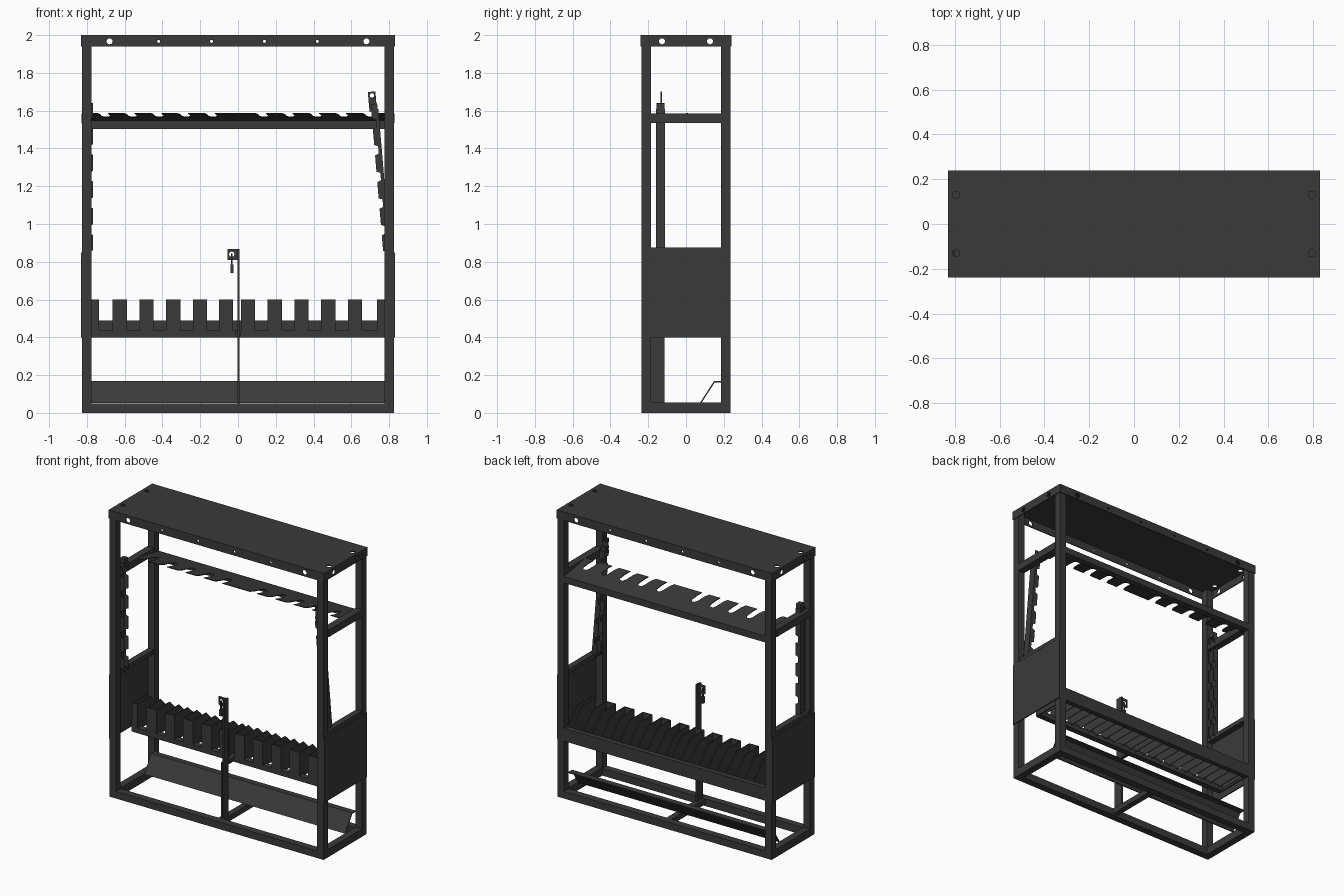
import bpy, bmesh, math
from mathutils import Matrix, Vector

if "Cube" in bpy.data.objects:
    bpy.data.objects.remove(bpy.data.objects["Cube"])

mat = bpy.data.materials.new("dark_steel")
mat.diffuse_color = (0.042, 0.042, 0.042, 1)
mat.use_nodes = True
mat.node_tree.nodes["Principled BSDF"].inputs["Base Color"].default_value = mat.diffuse_color


def prism(name, pts, axis, lo, hi):
    """Extrude a 2D outline along an axis ('x': pts=(y,z), 'y': (x,z), 'z': (x,y))."""
    place = {'x': lambda a, b, t: (t, a, b),
             'y': lambda a, b, t: (a, t, b),
             'z': lambda a, b, t: (a, b, t)}[axis]
    bm = bmesh.new()
    face = bm.faces.new([bm.verts.new(place(a, b, lo)) for a, b in pts])
    ext = bmesh.ops.extrude_face_region(bm, geom=[face])
    step = Vector(place(0, 0, hi - lo))
    bmesh.ops.translate(bm, vec=step,
                        verts=[v for v in ext['geom'] if isinstance(v, bmesh.types.BMVert)])
    bmesh.ops.recalc_face_normals(bm, faces=bm.faces)
    me = bpy.data.meshes.new(name)
    bm.to_mesh(me)
    bm.free()
    me.materials.append(mat)
    ob = bpy.data.objects.new(name, me)
    bpy.context.collection.objects.link(ob)
    return ob


def box(name, x0, x1, y0, y1, z0, z1):
    return prism(name, [(x0, y0), (x1, y0), (x1, y1), (x0, y1)], 'z', z0, z1)


def rod(name, axis, a, b, r, lo, hi, n=16):
    pts = [(a + r * math.cos(2 * math.pi * i / n), b + r * math.sin(2 * math.pi * i / n))
           for i in range(n)]
    return prism(name, pts, axis, lo, hi)


def cut(ob, cutters):
    for c in cutters:
        m = ob.modifiers.new("cut", 'BOOLEAN')
        m.operation, m.object, m.solver = 'DIFFERENCE', c, 'EXACT'
        bpy.context.view_layer.objects.active = ob
        bpy.ops.object.modifier_apply(modifier=m.name)
        bpy.data.objects.remove(c)


PITCH = 0.1415
SLOTS = [0.135 + PITCH * k for k in range(5)]

# Corner posts and floor frame
for sx in (-1, 1):
    for sy in (-1, 1):
        x, y = 0.8 * sx, 0.21 * sy
        box("corner_post", x - .025, x + .025, y - .025, y + .025, 0, 1.99)
    x = 0.8 * sx
    box("floor_side_rail", x - .025, x + .025, -.185, .185, 0, .055)
for y in (-.21, .21):
    box("floor_long_rail", -.775, .775, y - .025, y + .025, 0, .05)
box("floor_cross_rail", -.02, .02, -.185, .185, .012, .05)

# Hollow top cap with mounting holes
cap = box("top_cap", -.83, .83, -.24, .24, 1.94, 2.0)
holes = [box("cut", -.824, .824, -.234, .234, 1.9, 1.994)]
for s in (-1, 1):
    holes.append(rod("cut", 'y', .68 * s, 1.967, .016, -.4, .4))
    holes.append(rod("cut", 'x', .127 * s, 1.967, .016, -1, 1))
    for x in (.14, .42):
        holes.append(rod("cut", 'y', x * s, 1.967, .008, -.4, .4, 10))
    for y in (-.13, .13):
        holes.append(rod("cut", 'z', .795 * s, y, .016, 1.98, 2.1))
cut(cap, holes)

# Side panels and side rails
for s in (-1, 1):
    def side_box(name, a, b, *r):
        box(name, min(a * s, b * s), max(a * s, b * s), *r)
    side_box("side_panel", .822, .83, -.235, .235, .4, .848)
    side_box("side_panel_top_rail", .78, .823, -.187, .187, .845, .876)
    side_box("upper_side_rail", .778, .829, -.187, .187, 1.535, 1.585)
    side_box("shelf_end_plate", .772, .780, -.06, .19, .405, .49)

# Upper rack: back rail and tilted plate with open slots
box("upper_back_rail", -.775, .775, .19, .235, 1.503, 1.547)
outline = [(-.775, .235), (-.775, 0)]
for c in [-v for v in reversed(SLOTS)] + SLOTS:
    for dx, y in ((-.045, 0), (-.03, .03), (-.02, .09), (-.008, .112), (.012, .112),
                  (.026, .09), (.02, .03), (.012, 0)):
        outline.append((c + dx, y))
outline += [(.775, 0), (.775, .235)]
plate = prism("slotted_upper_plate", outline, 'z', 0, .005)
for v in plate.data.vertices:
    v.co.z += 1.543 + (.235 - v.co.y) * .17

# Middle shelf rails
box("shelf_back_rail", -.775, .775, .2, .235, .4, .49)
box("shelf_front_rail", -.775, .775, -.06, -.02, .4, .435)

# Dividers: bent channels open to the back
wall = [(-.055, .42), (-.055, .6), (.09, .6), (.2, .49), (.2, .42)]
spans = [(-.775, -.735), (.735, .775)]
for k in range(5):
    c = .053 + .0005 + (PITCH * k)
    spans += [(c - .0375, c + .0375)]
    c = -.063 - PITCH * k + (.003 if k else 0)
    spans += [(c - .0375, c + .0375)]
for a, b in spans:
    box("divider_front", a, b, -.06, -.054, .435, .6)
    prism("divider_wall", wall, 'x', a, a + .005)
    prism("divider_wall", wall, 'x', b - .005, b)

# Sloped rear stop at the bottom
prism("rear_stop", [(.073, .052), (.148, .168), (.19, .168), (.19, .161), (.152, .161),
                    (.081, .052)], 'x', -.775, .775)

# Centre post with lock bracket and hanging padlock
box("centre_post", -.003, .009, -.185, -.115, .05, .44)
box("centre_post_upper", -.003, .009, -.165, -.115, .44, .865)
box("centre_arm", -.012, .012, -.118, -.055, .405, .435)
bracket = box("lock_bracket", -.055, .009, -.137, -.129, .81, .868)
cut(bracket, [rod("cut", 'y', -.033, .84, .014, -.2, 0)])
rod("lock_pin", 'z', -.033, -.14, .005, .775, .845, 8)
box("lock_body", -.041, -.025, -.148, -.128, .74, .785)


# Locking bars: notched channels hinged at the side panels
def locking_bar(s, angle, tab):
    parts = [box("bar_web", .800, .806, -.16, -.11, .86, 1.61)]
    edge = [(.806, .86), (.806, 1.61), (.768, 1.61)]
    for k in reversed(range(5)):
        z = .97 + PITCH * k
        edge += [(.768, z + .028), (.788, z + .02), (.788, z - .02), (.768, z - .028)]
    edge.append((.768, .86))
    for y in (-.16, -.115):
        parts.append(prism("bar_flange", edge, 'y', y, y + .005))
    parts.append(box("bar_end_block", .768, .802, -.155, -.115, 1.605, 1.64))
    if tab:
        t = box("bar_lock_tab", .758, .798, -.134, -.126, 1.6, 1.705)
        cut(t, [rod("cut", 'y', .778, 1.685, .012, -.3, 0)])
        parts.append(t)
    pivot = Vector((.797, 0, .86))
    m = (Matrix.Scale(s, 4, (1, 0, 0)) @ Matrix.Translation(pivot)
         @ Matrix.Rotation(-angle, 4, 'Y') @ Matrix.Translation(-pivot))
    for p in parts:
        p.data.transform(m)
        if s < 0:
            p.data.flip_normals()


locking_bar(-1, 0, False)
locking_bar(1, math.radians(4.8), True)
